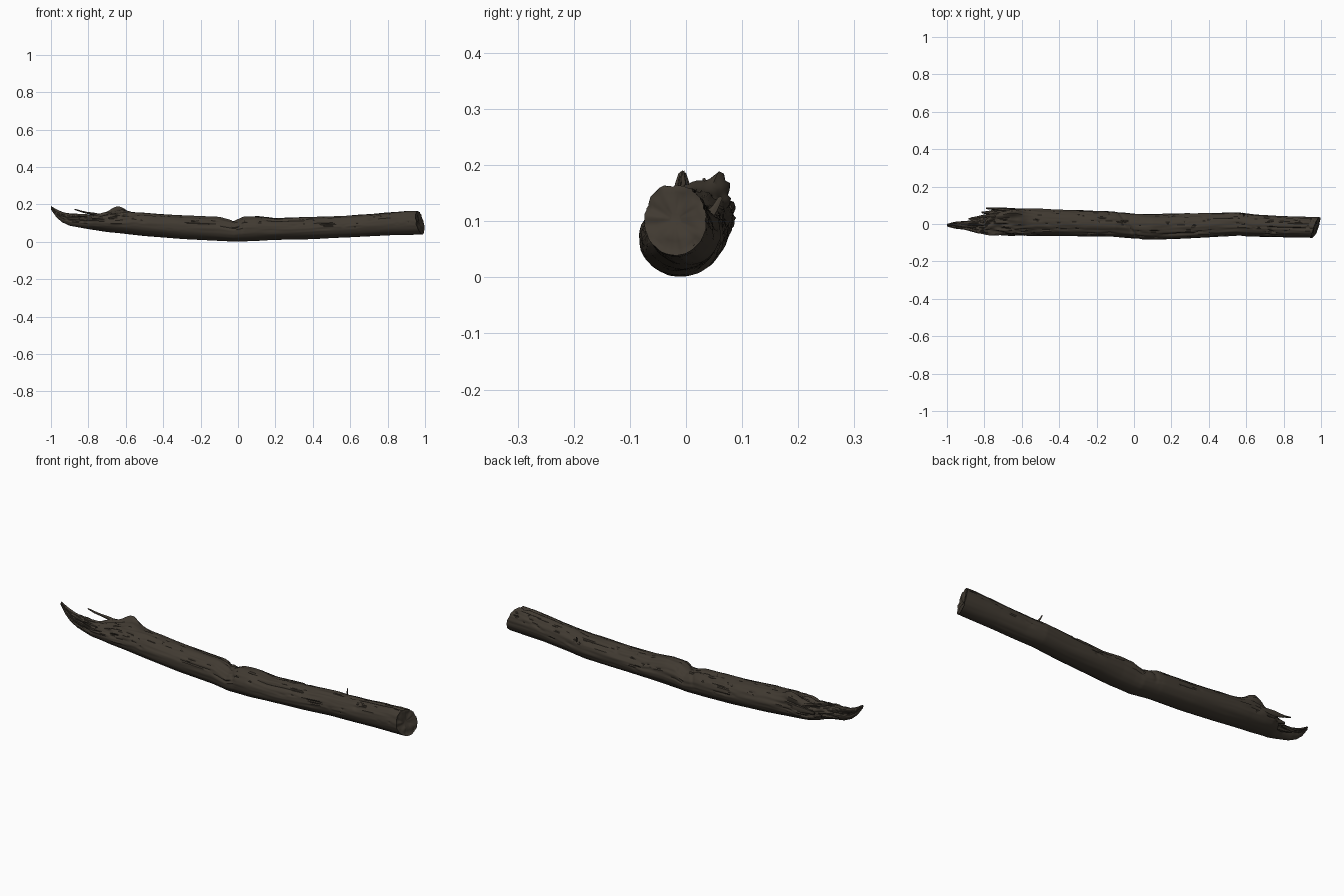
import bpy, bmesh, math
from mathutils import Vector, noise

if "Cube" in bpy.data.objects:
    bpy.data.objects.remove(bpy.data.objects["Cube"])

def material(name, rgb):
    m = bpy.data.materials.new(name)
    m.diffuse_color = (*rgb, 1)
    m.use_nodes = True
    m.node_tree.nodes["Principled BSDF"].inputs["Base Color"].default_value = m.diffuse_color
    return m

bark = material("dark brown bark", (0.052, 0.042, 0.031))

# Side outline (x, low z, high z) and plan outline (x, low y, high y)
SIDE = [(-1, .172, .190), (-.97, .130, .168), (-.94, .104, .152), (-.9, .086, .146),
        (-.8, .068, .140), (-.7, .052, .150), (-.62, .044, .160), (-.5, .031, .155),
        (-.3, .015, .141), (-.1, .005, .133), (-.02, .001, .112), (.03, .002, .135),
        (.1, .004, .138), (.2, .010, .126), (.4, .015, .131), (.6, .024, .140),
        (.8, .035, .156), (.9, .037, .165), (1, .040, .165)]
PLAN = [(-1, -.012, .0), (-.95, -.022, .012), (-.9, -.030, .016), (-.84, -.045, .020),
        (-.8, -.055, .036), (-.775, -.058, .070), (-.74, -.060, .084), (-.6, -.062, .084),
        (-.3, -.066, .074), (-.12, -.067, .067), (0, -.078, .055), (.1, -.084, .053),
        (.2, -.081, .056), (.4, -.071, .058), (.55, -.062, .062), (.65, -.066, .050),
        (.8, -.071, .042), (1, -.075, .036)]

def sample(table, x):
    for a, b in zip(table, table[1:]):
        if x <= b[0]:
            t = (x - a[0]) / (b[0] - a[0])
            return [a[i] + (b[i] - a[i]) * t for i in (1, 2)]
    return table[-1][1:]

def bridge(bm, rings):
    for a, b in zip(rings, rings[1:]):
        n = len(a)
        for i in range(n):
            bm.faces.new((a[i], a[(i + 1) % n], b[(i + 1) % n], b[i]))

def finish(bm, name, angle):
    bmesh.ops.recalc_face_normals(bm, faces=bm.faces[:])
    me = bpy.data.meshes.new(name)
    bm.to_mesh(me)
    bm.free()
    ob = bpy.data.objects.new(name, me)
    bpy.context.collection.objects.link(ob)
    me.materials.append(bark)
    bpy.ops.object.select_all(action='DESELECT')
    ob.select_set(True)
    bpy.context.view_layer.objects.active = ob
    bpy.ops.object.shade_smooth_by_angle(angle=math.radians(angle))
    return ob

def bump(x, c, w):
    return math.exp(-((x - c) / w) ** 2)

def bark_point(x, a):
    """Point on the weathered surface at station x and angle a."""
    c, s = math.cos(a), math.sin(a)
    z0, z1 = sample(SIDE, x)
    y0, y1 = sample(PLAN, x)
    ry, rz = (y1 - y0) / 2, (z1 - z0) / 2
    top = min(1, max(0, .5 + s))
    torn = min(1, max(0, (-.52 - x) / .15))
    size = min(1, rz / .04)
    # Grain runs along the length, with shallow splits on the upper half
    d = .004 * noise.noise((x * 4, 4 * c, 4 * s)) * (.3 + .7 * top)
    d += .0025 * noise.noise((x * 9, 11 * c, 11 * s)) * (.15 + .85 * top)
    r = abs(noise.noise((x * 2.5 + 7, 4.5 * c, 4.5 * s)))
    d -= .006 * max(0, 1 - r / .07) * top
    d += .014 * torn * top * noise.noise((x * 14, 6 * c, 6 * s))
    # Split across the middle and a small knot near the cut end
    d -= .006 * top * bump(x, -.03 - .05 * c, .010)
    d -= .006 * bump(x, .71, .014) * bump(a, 2.5, .16)
    # Raised crest of broken wood
    d += .036 * bump(x, -.65, .06) * bump(a, 1.05, .35)
    d *= size
    p = Vector((x, (y0 + y1) / 2 + (ry + d) * c, (z0 + z1) / 2 + (rz + d) * s))
    # Slanted cut at the right end
    t = max(0, (x - .88) / .093)
    p.x += t * (.020 * c - .013 * s + .005 * noise.noise((3, 3 * c, 3 * s)))
    p.z = max(p.z, 0)
    return p

# Log body
N, M = 72, 320
bm = bmesh.new()
rings = []
for j in range(M + 1):
    x = -1 + 1.973 * j / M
    rings.append([bm.verts.new(bark_point(x, 2 * math.pi * i / N)) for i in range(N)])
# Rough cut face, stepped in towards its centre
rim = [v.co.copy() for v in rings[-1]]
mid = sum(rim, Vector()) / N
for k in (.93, .8, .6, .4, .2):
    ring = []
    for p in rim:
        q = mid.lerp(p, k)
        q.x += .007 * noise.noise(q * 45) - .006 * (1 - k)
        ring.append(bm.verts.new(q))
    rings.append(ring)
bridge(bm, rings)
bm.faces.new(rings[-1])
bm.faces.new(rings[0])
finish(bm, "log", 50)

def splinter(name, path, sides=7):
    """Tapered sliver: path of (x, y, z, half width, half height)."""
    bm = bmesh.new()
    rings = []
    for j, (x, y, z, w, h) in enumerate(path):
        ring = []
        for i in range(sides):
            a = 2 * math.pi * i / sides
            k = 1 + .35 * noise.noise((j * 1.7 + x * 9, 2 * math.cos(a), 2 * math.sin(a)))
            ring.append(bm.verts.new((x, y + w * k * math.cos(a), z + h * k * math.sin(a))))
        rings.append(ring)
    bridge(bm, rings)
    bm.faces.new(rings[0])
    bm.faces.new(rings[-1])
    finish(bm, name, 40)

# Slivers at the broken left end
splinter("curled_splinter", [(-.70, .050, .135, .014, .010), (-.77, .046, .149, .010, .007),
         (-.81, .042, .156, .007, .005), (-.84, .036, .163, .006, .005), (-.875, .032, .174, .003, .003)])
splinter("back_splinter", [(-.66, .070, .118, .014, .020), (-.74, .080, .122, .008, .015),
         (-.79, .084, .126, .004, .007)])
splinter("inner_splinter", [(-.70, .058, .105, .016, .022), (-.78, .060, .106, .011, .014),
         (-.815, .062, .110, .004, .005)])
splinter("low_splinter", [(-.76, .025, .095, .018, .018), (-.84, .024, .100, .011, .010),
         (-.885, .028, .106, .004, .004)])
splinter("tip_splinter", [(-.86, -.015, .135, .012, .010), (-.93, -.006, .150, .008, .008),
         (-.965, -.004, .165, .005, .006), (-.998, -.006, .187, .003, .003)])
splinter("front_splinter", [(-.78, -.040, .120, .012, .015), (-.86, -.036, .125, .008, .012),
         (-.92, -.024, .128, .003, .005)])

# Twig stub on the back
splinter("twig_stub", [(.590, .040, .108, .010, .010), (.585, .052, .124, .006, .006),
         (.580, .061, .140, .004, .004)])
